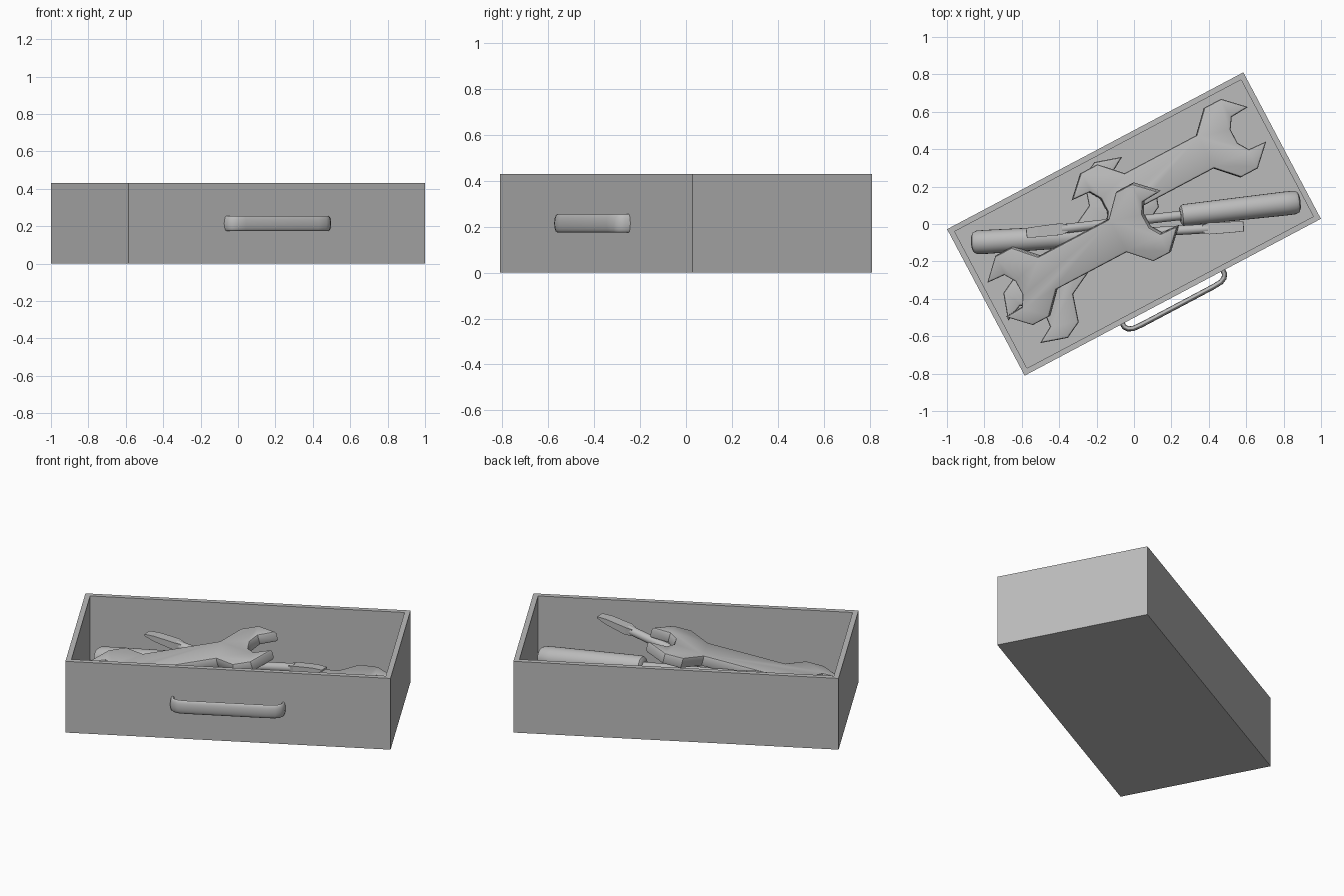
import bpy
import bmesh
import math
from mathutils import Matrix, Vector

if "Cube" in bpy.data.objects:
    bpy.data.objects.remove(bpy.data.objects["Cube"], do_unlink=True)

YAW = math.radians(27.9)
LENGTH, WIDTH, HEIGHT, WALL = 1.792, 0.886, 0.43, 0.042

grey = bpy.data.materials.new("plain grey")
grey.use_nodes = True
COLOUR = (0.5, 0.5, 0.5, 1)
grey.diffuse_color = COLOUR
grey.node_tree.nodes["Principled BSDF"].inputs["Base Color"].default_value = COLOUR


def finish(name, bm, matrix, smooth=False):
    """Turn a bmesh into a placed object with the shared material."""
    bmesh.ops.recalc_face_normals(bm, faces=bm.faces)
    mesh = bpy.data.meshes.new(name)
    bm.to_mesh(mesh)
    bm.free()
    mesh.materials.append(grey)
    obj = bpy.data.objects.new(name, mesh)
    bpy.context.collection.objects.link(obj)
    obj.matrix_world = matrix
    if smooth:
        bpy.ops.object.select_all(action="DESELECT")
        obj.select_set(True)
        bpy.context.view_layer.objects.active = obj
        bpy.ops.object.shade_smooth_by_angle(angle=math.radians(35))
    return obj


def drawer():
    """Open box: the top face is inset for the rim and pushed down to the floor."""
    bm = bmesh.new()
    bmesh.ops.create_cube(bm, size=1)
    bmesh.ops.scale(bm, vec=(LENGTH, WIDTH, HEIGHT), verts=bm.verts)
    bmesh.ops.translate(bm, vec=(0, 0, HEIGHT / 2), verts=bm.verts)
    bm.faces.ensure_lookup_table()
    top = max(bm.faces, key=lambda f: f.calc_center_median().z)
    bmesh.ops.inset_region(bm, faces=[top], thickness=WALL)
    inner = bmesh.ops.extrude_face_region(bm, geom=[top])["geom"]
    bmesh.ops.delete(bm, geom=[top], context="FACES_ONLY")
    moved = [v for v in inner if isinstance(v, bmesh.types.BMVert)]
    bmesh.ops.translate(bm, vec=(0, 0, WALL - HEIGHT), verts=moved)
    finish("drawer_box", bm, Matrix.Rotation(YAW, 4, "Z"))


def pull_handle():
    """Flattened tube bowed out from the front panel."""
    curve = bpy.data.curves.new("drawer_pull", "CURVE")
    curve.dimensions = "3D"
    curve.bevel_depth = 0.014
    curve.bevel_resolution = 4
    curve.use_fill_caps = True
    half = [(0.305, 0.01), (0.303, -0.02), (0.29, -0.038), (0.265, -0.049), (0.22, -0.052)]
    path = half + [(-x, y) for x, y in reversed(half)]
    spline = curve.splines.new("POLY")
    spline.points.add(len(path) - 1)
    for point, (x, y) in zip(spline.points, path):
        point.co = (x, y - WIDTH / 2, 0, 1)
    spline.use_smooth = True
    curve.materials.append(grey)
    obj = bpy.data.objects.new("drawer_pull", curve)
    bpy.context.collection.objects.link(obj)
    obj.location.z = 0.215
    obj.rotation_euler.z = YAW
    obj.scale.z = 2.85


def wrench(name, centre, yaw, slope=0.0, roll=0.0, thick=0.065):
    """Double open-ended spanner; centre lies on its top surface."""
    # one quarter of the outline, from the neck round to the jaw throat
    quarter = [(0.218, 0.1), (0.324, 0.21), (0.426, 0.21),
               (0.534, 0.104), (0.431, 0.098), (0.394, 0.04)]
    right = quarter + [(x, -y) for x, y in reversed(quarter)]
    outline = right + [(-x, -y) for x, y in right]
    bm = bmesh.new()
    face = bm.faces.new([bm.verts.new((x, y, -thick)) for x, y in outline])
    raised = bmesh.ops.extrude_face_region(bm, geom=[face], use_keep_orig=True)["geom"]
    bmesh.ops.translate(bm, vec=(0, 0, thick),
                        verts=[v for v in raised if isinstance(v, bmesh.types.BMVert)])
    rims = [e for e in bm.edges if abs(e.verts[0].co.z - e.verts[1].co.z) < 1e-5]
    bmesh.ops.bevel(bm, geom=rims, offset=0.012, segments=2, profile=0.5, affect="EDGES")
    c, s = math.cos(yaw), math.sin(yaw)
    ax = Vector((c, s, slope)).normalized()
    az = ax.cross(Vector((-s, c, roll))).normalized()
    ay = az.cross(ax)
    matrix = Matrix((ax, ay, az)).transposed().to_4x4()
    matrix.translation = centre
    finish(name, bm, matrix, smooth=True)


def lathe(name, profile, matrix, sides=24):
    """Revolve (radius, z) pairs about the local z axis and close the ends."""
    bm = bmesh.new()
    rings = []
    for r, z in profile:
        rings.append([bm.verts.new((r * math.cos(math.tau * i / sides),
                                    r * math.sin(math.tau * i / sides), z))
                      for i in range(sides)])
    for a, b in zip(rings, rings[1:]):
        for i in range(sides):
            j = (i + 1) % sides
            bm.faces.new((a[i], a[j], b[j], b[i]))
    bm.faces.new(rings[0])
    bm.faces.new(rings[-1])
    finish(name, bm, matrix, smooth=True)


def screwdriver(name, butt, tip):
    """Grip, round shaft and flat blade along the line from butt to tip."""
    butt, tip = Vector(butt), Vector(tip)
    az = (tip - butt).normalized()
    ax = Vector((0, 0, 1)).cross(az).normalized()
    matrix = Matrix((ax, az.cross(ax), az)).transposed().to_4x4()
    matrix.translation = butt
    total = (tip - butt).length
    lathe(name + "_grip", [(0.04, 0), (0.055, 0.008), (0.063, 0.025), (0.064, 0.08),
                           (0.058, 0.625), (0.053, 0.64), (0.04, 0.648)], matrix)
    lathe(name + "_shaft", [(0.025, 0.63), (0.025, total - 0.19)], matrix, 16)
    # blade sections: half width, half thickness, distance back from the tip
    bm = bmesh.new()
    loops = []
    for w, t, back in [(0.02, 0.02, 0.22), (0.031, 0.022, 0.185),
                       (0.029, 0.016, 0.06), (0.026, 0.005, 0)]:
        loops.append([bm.verts.new((x * w, y * t, total - back))
                      for x, y in ((-1, -1), (1, -1), (1, 1), (-1, 1))])
    for a, b in zip(loops, loops[1:]):
        for i in range(4):
            j = (i + 1) % 4
            bm.faces.new((a[i], a[j], b[j], b[i]))
    bm.faces.new(loops[0])
    bm.faces.new(loops[-1])
    finish(name + "_blade", bm, matrix)


drawer()
pull_handle()

# tools lying in a loose pile
wrench("bottom_wrench", (-0.283, -0.139, 0.107), YAW + math.radians(27.3))
wrench("middle_wrench", (0.189, 0.285, 0.15), YAW, slope=-0.08)
wrench("top_wrench", (-0.277, -0.164, 0.3), YAW, slope=0.235, roll=0.06)
screwdriver("right_screwdriver", (0.885, 0.118, 0.11), (-0.575, -0.048, 0.31))
screwdriver("left_screwdriver", (-0.864, -0.1, 0.105), (0.586, -0.013, 0.39))
